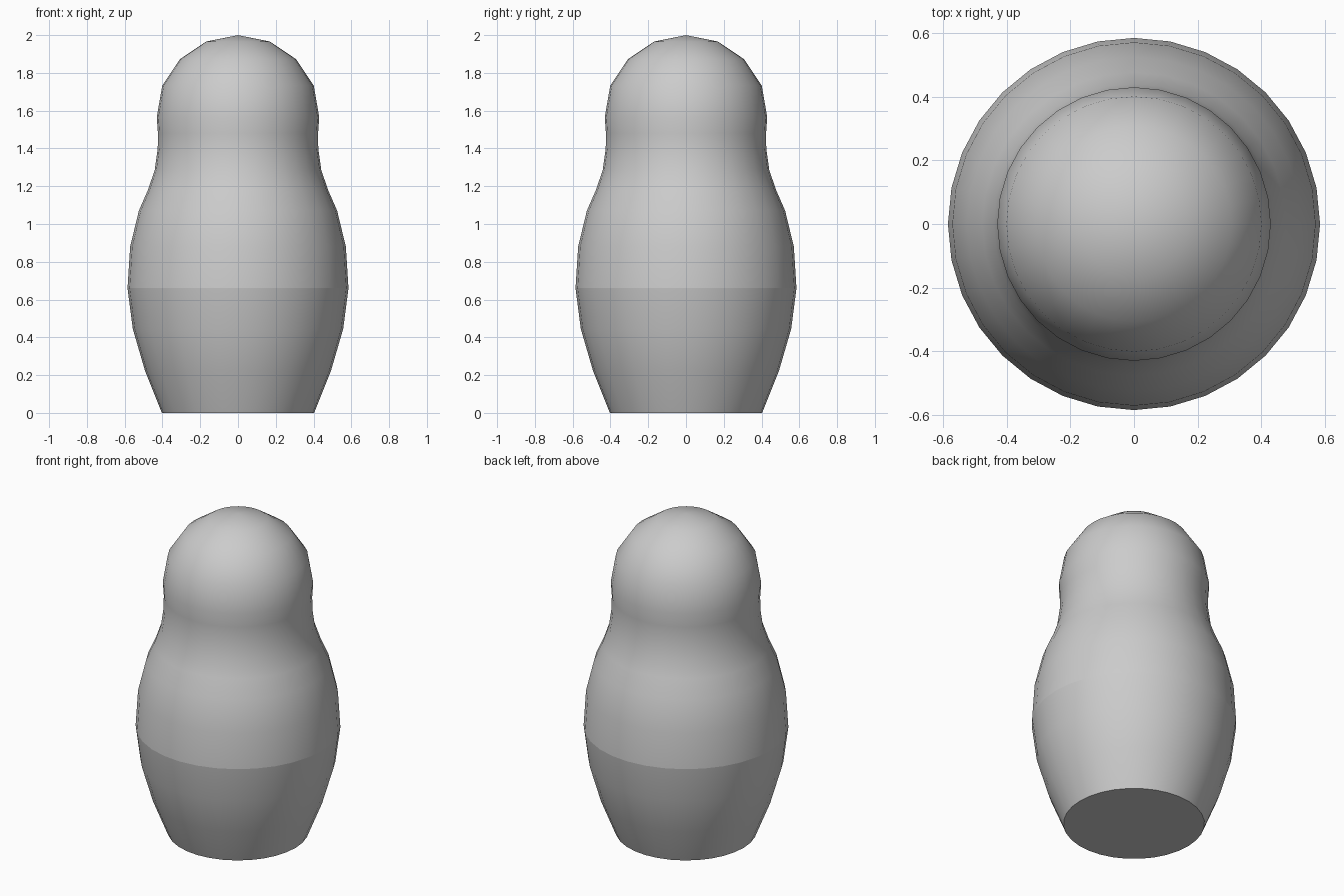
import bpy, bmesh, math

if "Cube" in bpy.data.objects:
    bpy.data.objects.remove(bpy.data.objects["Cube"])

SIDES = 32


def lathe(name, profile):
    """Revolve (radius, height) points about z; zero radius makes a pole."""
    bm = bmesh.new()
    rings = []
    for r, z in profile:
        if r == 0:
            rings.append([bm.verts.new((0, 0, z))] * SIDES)
        else:
            rings.append([bm.verts.new((r * math.cos(2 * math.pi * i / SIDES),
                                        r * math.sin(2 * math.pi * i / SIDES), z))
                          for i in range(SIDES)])
    for a, b in zip(rings, rings[1:]):
        for i in range(SIDES):
            j = (i + 1) % SIDES
            bm.faces.new(list(dict.fromkeys((a[i], a[j], b[j], b[i]))))
    mesh = bpy.data.meshes.new(name)
    bm.to_mesh(mesh)
    bm.free()
    obj = bpy.data.objects.new(name, mesh)
    bpy.context.collection.objects.link(obj)
    bpy.ops.object.select_all(action='DESELECT')
    obj.select_set(True)
    bpy.context.view_layer.objects.active = obj
    bpy.ops.object.shade_smooth_by_angle(angle=math.radians(50))
    return obj


# Lower half: flat base, flared wall, thin rim at the seam
lathe("lower_half", [(0, 0), (0.403, 0), (0.492, 0.222), (0.557, 0.445),
                     (0.585, 0.66), (0.57, 0.66)])

# Upper half: thin rim, shoulders, neck and rounded head
lathe("upper_half", [(0.57, 0.66), (0.585, 0.66), (0.571, 0.88), (0.525, 1.07),
                     (0.477, 1.18), (0.441, 1.285), (0.425, 1.40), (0.424, 1.48),
                     (0.43, 1.566), (0.401, 1.733), (0.307, 1.873),
                     (0.169, 1.966), (0, 2.0)])
